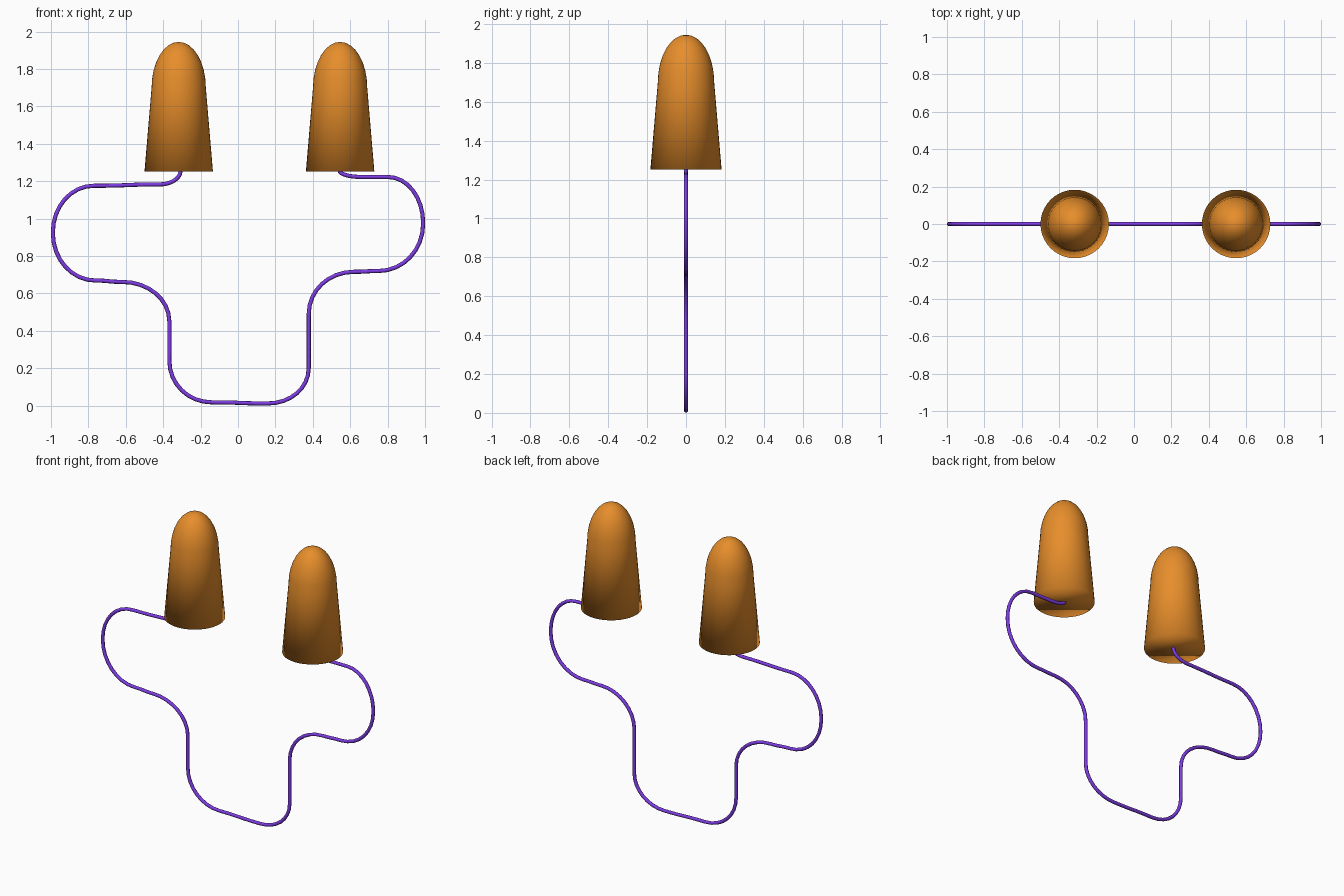
import bpy, bmesh, math
from mathutils import Matrix, Vector

cube = bpy.data.objects.get("Cube")
if cube:
    bpy.data.objects.remove(cube, do_unlink=True)


def make_material(name, color):
    mat = bpy.data.materials.new(name)
    mat.use_nodes = True
    mat.diffuse_color = color
    mat.node_tree.nodes["Principled BSDF"].inputs["Base Color"].default_value = color
    return mat


orange = make_material("orange foam", (0.8, 0.27, 0.024, 1))
purple = make_material("purple cord", (0.21, 0.045, 0.78, 1))

BASE_Z, TOP_Z = 1.252, 1.945
SHOULDER_Z, SHOULDER_R, BASE_R = 1.7, 0.145, 0.183
SIDES, DOME_RINGS = 40, 8


def make_plug(name, x):
    """Tapered plug with a rounded tip and a flat closed base."""
    profile = [(BASE_R, BASE_Z)]
    for i in range(DOME_RINGS):
        a = math.pi / 2 * i / DOME_RINGS
        profile.append((SHOULDER_R * math.cos(a),
                        SHOULDER_Z + (TOP_Z - SHOULDER_Z) * math.sin(a)))
    bm = bmesh.new()
    rings = []
    for r, z in profile:
        ring = bmesh.ops.create_circle(bm, segments=SIDES, radius=r,
                                       matrix=Matrix.Translation((0, 0, z)))
        rings.append(ring["verts"])
    tip = bm.verts.new((0, 0, TOP_Z))
    for i in range(SIDES):
        j = (i + 1) % SIDES
        for low, high in zip(rings, rings[1:]):
            bm.faces.new((low[i], low[j], high[j], high[i]))
        bm.faces.new((rings[-1][i], rings[-1][j], tip))
    bm.faces.new(rings[0])
    bmesh.ops.recalc_face_normals(bm, faces=bm.faces)
    for face in bm.faces:
        face.smooth = True
    mesh = bpy.data.meshes.new(name)
    bm.to_mesh(mesh)
    bm.free()
    mesh.materials.append(orange)
    obj = bpy.data.objects.new(name, mesh)
    obj.location.x = x
    bpy.context.collection.objects.link(obj)


make_plug("right_plug", -0.317)
make_plug("left_plug", 0.546)

# Cord knots: x, z, and whether the cord runs horizontally or vertically there
knots = [
    (-.307, 1.257, "V"), (-.42, 1.183, "H"), (-.77, 1.176, "H"), (-.99, .925, "V"),
    (-.76, .669, "H"), (-.62, .662, "H"), (-.367, .45, "V"), (-.367, .24, "V"),
    (-.14, .018, "H"), (.16, .012, "H"), (.378, .2, "V"), (.378, .49, "V"),
    (.62, .716, "H"), (.75, .72, "H"), (.99, .975, "V"), (.8, 1.223, "H"),
    (.66, 1.223, "H"), (.543, 1.257, "V"),
]


def handle(knot, other):
    """Handle pointing from a knot towards its neighbour along its own axis."""
    x, z, way = knot
    if way == "H":
        return Vector((x + 0.56 * (other[0] - x), 0, z))
    return Vector((x, 0, z + 0.56 * (other[1] - z)))


curve = bpy.data.curves.new("cord", "CURVE")
curve.dimensions = "3D"
curve.bevel_depth = 0.011
curve.bevel_resolution = 2
curve.resolution_u = 8
curve.use_fill_caps = True
spline = curve.splines.new("BEZIER")
spline.bezier_points.add(len(knots) - 1)
for i, (point, knot) in enumerate(zip(spline.bezier_points, knots)):
    point.handle_left_type = point.handle_right_type = "FREE"
    point.co = (knot[0], 0, knot[1])
    point.handle_left = handle(knot, knots[max(i - 1, 0)])
    point.handle_right = handle(knot, knots[min(i + 1, len(knots) - 1)])
curve.materials.append(purple)
cord = bpy.data.objects.new("cord", curve)
bpy.context.collection.objects.link(cord)

# Turn the cord into a smooth mesh
bpy.ops.object.select_all(action="DESELECT")
cord.select_set(True)
bpy.context.view_layer.objects.active = cord
bpy.ops.object.convert(target="MESH")
bpy.ops.object.shade_smooth()
